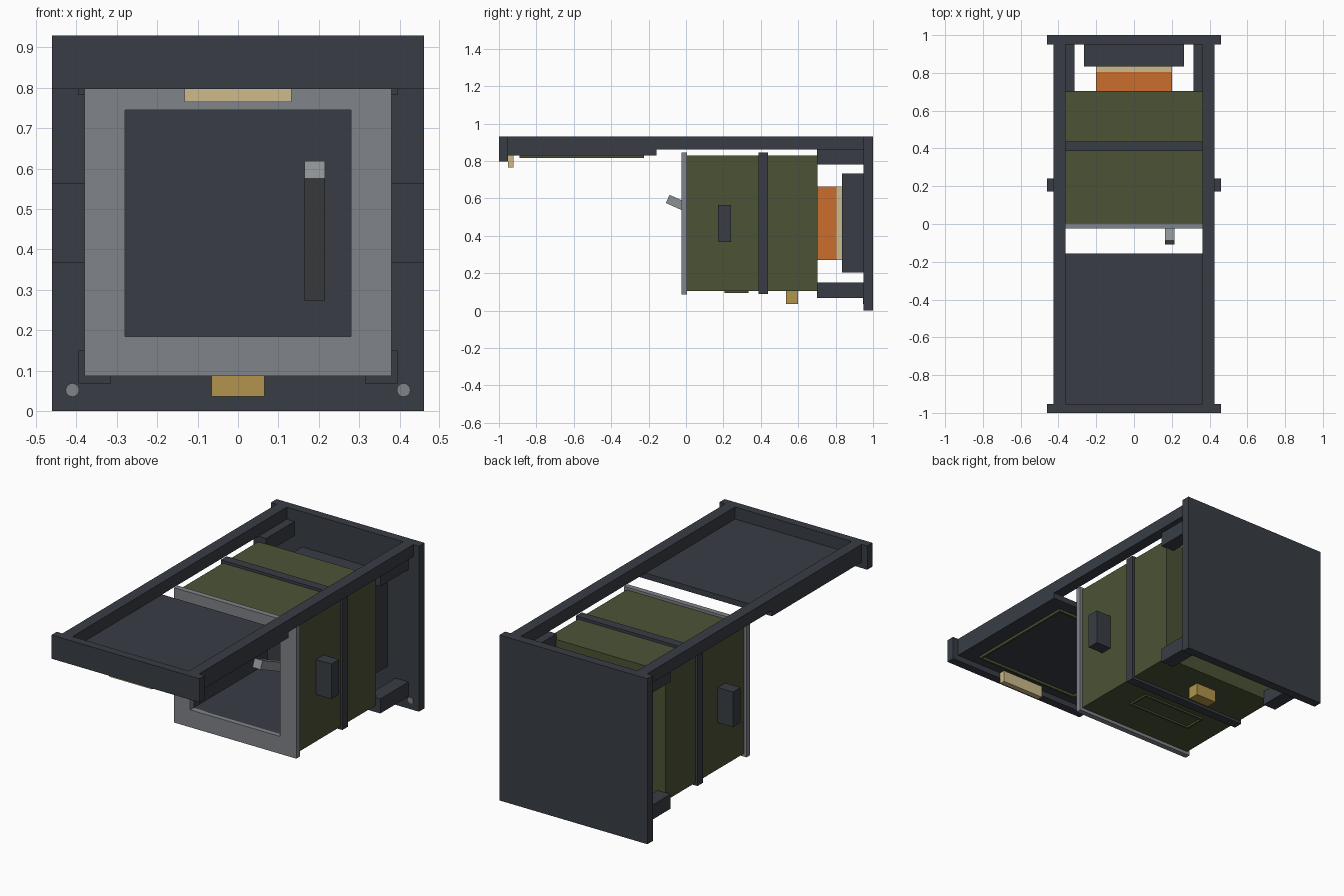
import bpy, bmesh, math
from mathutils import Matrix, Vector

if "Cube" in bpy.data.objects:
    bpy.data.objects.remove(bpy.data.objects["Cube"])


def mat(name, hexcol):
    lin = []
    for i in (0, 2, 4):
        c = int(hexcol[i:i + 2], 16) / 255
        lin.append(c / 12.92 if c <= 0.04045 else ((c + 0.055) / 1.055) ** 2.4)
    m = bpy.data.materials.new(name)
    m.diffuse_color = (*lin, 1)
    m.use_nodes = True
    m.node_tree.nodes["Principled BSDF"].inputs["Base Color"].default_value = m.diffuse_color
    return m


DARK = mat("dark_slate", "383D45")
OLIVE = mat("olive_green", "4B5335")
GREY = mat("mid_grey", "808389")
STEEL = mat("light_steel", "8C9194")
ORANGE = mat("orange", "CB6D2C")
TAN = mat("pale_tan", "CDBB8B")
BRASS = mat("brass", "B2944C")


def finish(name, bm, *mats):
    bmesh.ops.recalc_face_normals(bm, faces=bm.faces)
    me = bpy.data.meshes.new(name)
    bm.to_mesh(me)
    bm.free()
    for m in mats:
        me.materials.append(m)
    ob = bpy.data.objects.new(name, me)
    bpy.context.collection.objects.link(ob)
    return ob


def cube(bm, x, y, z):
    size = Vector((x[1] - x[0], y[1] - y[0], z[1] - z[0]))
    mid = Vector((x[0] + x[1], y[0] + y[1], z[0] + z[1])) / 2
    return bmesh.ops.create_cube(bm, matrix=Matrix.Translation(mid) @ Matrix.Diagonal((*size, 1)))


def box(name, x, y, z, m):
    bm = bmesh.new()
    cube(bm, x, y, z)
    return finish(name, bm, m)


def pair(name, x, y, z, m):
    """A box and its mirror image across x = 0."""
    box(name + "_right", x, y, z, m)
    box(name + "_left", (-x[1], -x[0]), y, z, m)


def frame(name, outer, inner, depth, axis, m):
    """Rectangular ring; outer and inner are (u0, u1, v0, v1)."""
    bm = bmesh.new()
    rings = []
    for d in depth:
        for u0, u1, v0, v1 in (outer, inner):
            pts = ((u0, v0), (u1, v0), (u1, v1), (u0, v1))
            rings.append([bm.verts.new((u, d, v) if axis == "y" else (u, v, d)) for u, v in pts])
    for a, b in ((0, 1), (1, 3), (3, 2), (2, 0)):
        for i in range(4):
            j = (i + 1) % 4
            bm.faces.new((rings[a][i], rings[a][j], rings[b][j], rings[b][i]))
    return finish(name, bm, m)


# Overhead carrying frame, end plate and lid
box("back_plate", (-.46, .46), (.95, 1), (0, .93), DARK)
box("front_crossbar", (-.46, .46), (-1, -.953), (.797, .93), DARK)
pair("top_rail", (.362, .425), (-.953, .95), (.862, .93), DARK)
box("lid_panel", (-.425, .425), (-.953, -.157), (.83, .862), DARK)
frame("lid_outline", (-.33, .33, -.89, -.225), (-.318, .318, -.878, -.237), (.816, .83), "z", OLIVE)
box("lid_tab", (-.132, .132), (-.953, -.922), (.765, .83), TAN)

# Rear corner brackets and screws on the end plate
pair("upper_bracket", (.315, .395), (.70, .95), (.782, .862), DARK)
pair("lower_bracket", (.315, .395), (.70, .95), (.068, .15), DARK)
for side, sx in (("right", .41), ("left", -.41)):
    bm = bmesh.new()
    bmesh.ops.create_cone(bm, cap_ends=True, segments=12, radius1=.017, radius2=.017, depth=.006,
                          matrix=Matrix.Translation((sx, .949, .052)) @ Matrix.Rotation(math.pi / 2, 4, "X"))
    finish("screw_" + side, bm, GREY)

# Hollow olive body: front face inset, then pushed back as a dark cavity
bm = bmesh.new()
cube(bm, (-.365, .365), (0, .703), (.105, .83))
front = min(bm.faces, key=lambda f: f.calc_center_median().y)
bmesh.ops.inset_region(bm, faces=[front], thickness=.083)
for v in front.verts:
    v.co.x = math.copysign(.28, v.co.x)
    v.co.z = .185 if v.co.z < .46 else .745
res = bmesh.ops.extrude_face_region(bm, geom=[front])
for v in [g for g in res["geom"] if isinstance(g, bmesh.types.BMVert)]:
    v.co.y = .66
if front.is_valid:
    bmesh.ops.delete(bm, geom=[front], context="FACES_ONLY")
for f in bm.faces:
    c = f.calc_center_median()
    inside = abs(c.x) < .29 and .18 < c.z < .75 and .1 < c.y < .68
    f.material_index = 1 if inside else 0
finish("body", bm, OLIVE, DARK)

# Front flange, strap and side grips
frame("front_flange", (-.38, .38, .087, .845), (-.28, .28, .185, .745), (-.025, .006), "y", GREY)
frame("body_strap", (-.378, .378, .09, .845), (-.36, .36, .11, .825), (.387, .438), "y", DARK)
pair("side_grip", (.36, .46), (.172, .24), (.368, .565), DARK)

# Lever sloping back and down into the cavity
ang = math.radians(-24)
bm = bmesh.new()
cube(bm, (.165, .215), (0, .74), (-.024, .024))
bmesh.ops.transform(bm, verts=bm.verts,
                    matrix=Matrix.Translation((0, -.098, .597)) @ Matrix.Rotation(ang, 4, "X"))
finish("lever", bm, STEEL)

# Rear coupling stack
box("orange_block", (-.2, .2), (.70, .805), (.27, .663), ORANGE)
box("tan_spacer", (-.2, .2), (.805, .837), (.27, .663), TAN)
box("rear_mount", (-.265, .265), (.833, .955), (.203, .732), DARK)

# Underside details
box("brass_foot", (-.065, .065), (.535, .60), (.036, .108), BRASS)
frame("underside_outline", (-.2, .2, .205, .335), (-.19, .19, .215, .325), (.095, .105), "z", OLIVE)
